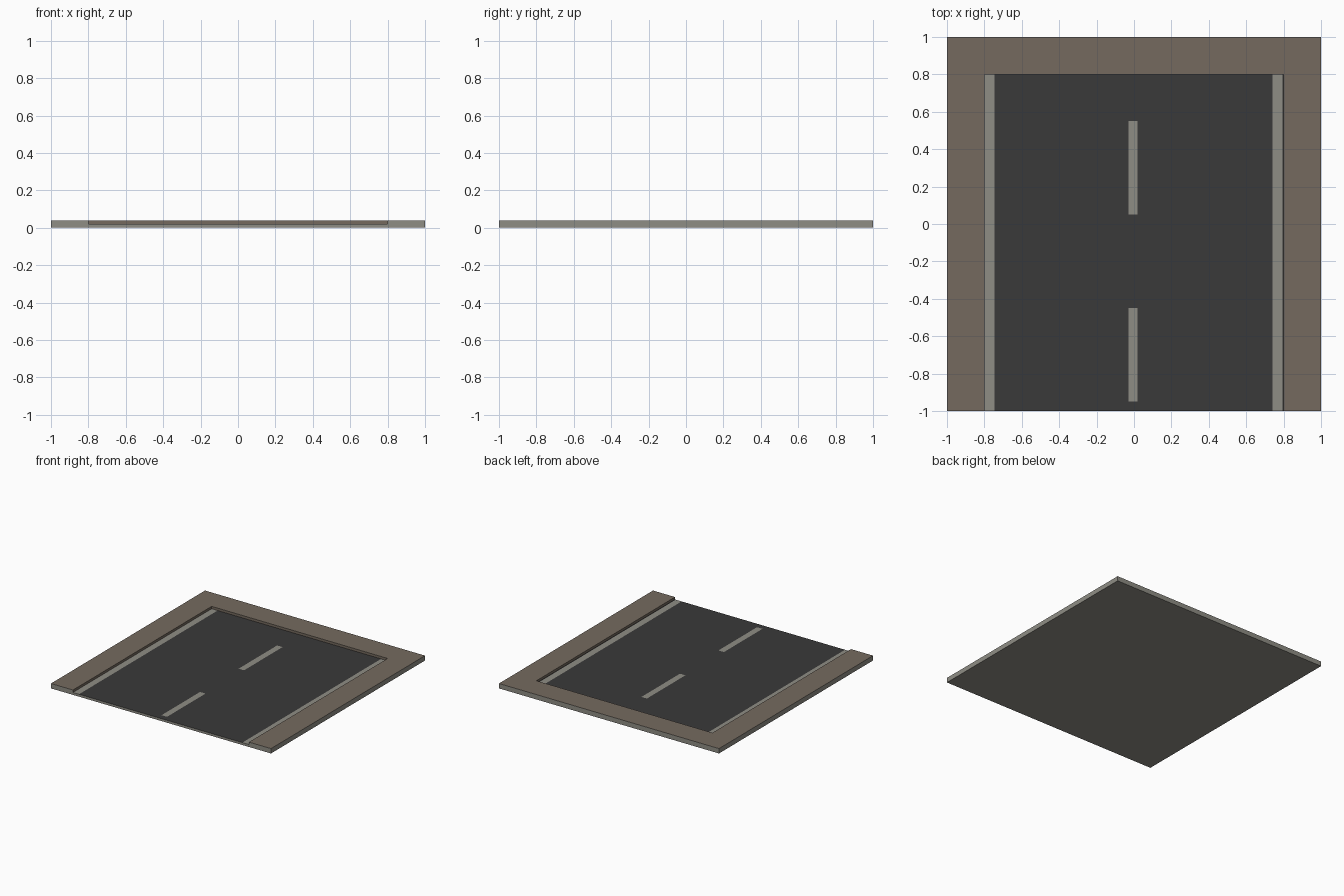
import bpy, bmesh
from mathutils import Vector, Matrix

if "Cube" in bpy.data.objects:
    bpy.data.objects.remove(bpy.data.objects["Cube"])

ROAD_Z, KERB_H = 0.02, 0.02
ROAD_X, ROAD_END = 0.8, 0.8
DASH_X = (-0.03, 0.02)
DASHES = [(-0.95, -0.45), (0.05, 0.55)]
EDGE_LINES = [(-0.8, -0.745), (0.74, 0.793)]


def material(name, srgb):
    m = bpy.data.materials.new(name)
    lin = [((c / 255 + 0.055) / 1.055) ** 2.4 for c in srgb]
    m.diffuse_color = (*lin, 1)
    m.use_nodes = True
    m.node_tree.nodes["Principled BSDF"].inputs["Base Color"].default_value = m.diffuse_color
    return m


GREY, BROWN, ASPHALT = range(3)
mats = [material("pale grey concrete", (143, 141, 133)),
        material("brown verge", (117, 106, 95)),
        material("dark asphalt", (58, 58, 58))]

# Base slab up to the road surface
bm = bmesh.new()
bmesh.ops.create_cube(bm, size=1, matrix=Matrix.Translation((0, 0, ROAD_Z / 2))
                      @ Matrix.Diagonal((2, 2, ROAD_Z, 1)))


def cut(axis, value):
    """Cut the upward faces along a line of constant x or y."""
    no = Vector((axis == 0, axis == 1, 0))
    bmesh.ops.bisect_plane(bm, geom=bm.verts[:] + bm.edges[:] + bm.faces[:],
                           plane_co=no * value, plane_no=no)


def inside(v, span):
    return span[0] < v < span[1]


# Outlines of verge, edge lines and centre dashes
for x in sorted({-ROAD_X, ROAD_X, *DASH_X, *sum(EDGE_LINES, ())}):
    cut(0, x)
for y in sorted({ROAD_END, *sum(DASHES, ())}):
    cut(1, y)

# Raised verge around three sides
bm.normal_update()
verge = []
for f in bm.faces:
    c = f.calc_center_median()
    if f.normal.z > 0.5 and (abs(c.x) > ROAD_X or c.y > ROAD_END):
        verge.append(f)
ext = bmesh.ops.extrude_face_region(bm, geom=verge)
bmesh.ops.delete(bm, geom=[f for f in verge if f.is_valid], context='FACES')
top = [g for g in ext["geom"] if isinstance(g, bmesh.types.BMVert)]
bmesh.ops.translate(bm, verts=top, vec=(0, 0, KERB_H))
bmesh.ops.recalc_face_normals(bm, faces=bm.faces[:])

# Colours by position
for f in bm.faces:
    c = f.calc_center_median()
    outer = max(abs(c.x), abs(c.y)) > 0.999
    if outer or f.normal.z < -0.5:
        f.material_index = GREY
    elif c.z > ROAD_Z + 0.001:
        f.material_index = BROWN
    else:
        edge = any(inside(c.x, s) for s in EDGE_LINES)
        dash = inside(c.x, DASH_X) and any(inside(c.y, s) for s in DASHES)
        f.material_index = GREY if edge or dash else ASPHALT

mesh = bpy.data.meshes.new("road_tile")
bm.to_mesh(mesh)
bm.free()
for m in mats:
    mesh.materials.append(m)
bpy.context.collection.objects.link(bpy.data.objects.new("road_tile", mesh))
